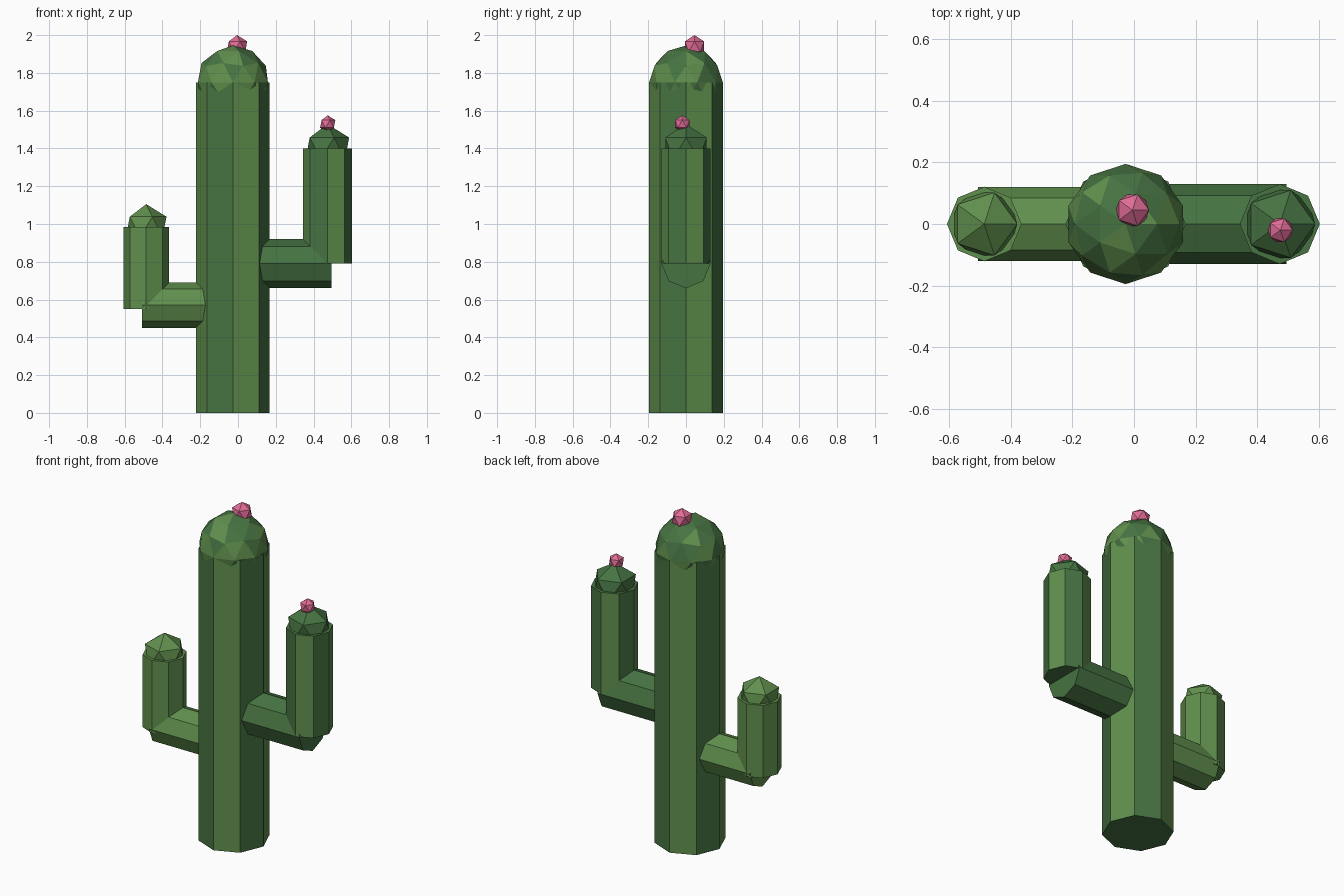
import bpy, math, random

if "Cube" in bpy.data.objects:
    bpy.data.objects.remove(bpy.data.objects["Cube"])
random.seed(4)

def mat(name, rgb):
    m = bpy.data.materials.new(name)
    lin = [((c / 255 + 0.055) / 1.055) ** 2.4 for c in rgb]
    m.diffuse_color = (*lin, 1)
    m.use_nodes = True
    m.node_tree.nodes["Principled BSDF"].inputs["Base Color"].default_value = m.diffuse_color
    return m

DARK = mat("dark_green", (70, 115, 66))
LIGHT = mat("light_green", (96, 143, 77))
PINK = mat("flower_pink", (224, 108, 150))

def finish(name, mats, rule=None):
    o = bpy.context.object
    o.name = name
    for m in mats:
        o.data.materials.append(m)
    if rule:
        for p in o.data.polygons:
            p.material_index = rule(p)
    return o

def rib(p):
    # alternate colour around the eight sides
    if abs(p.normal.z) > 0.5:
        return 0
    a = math.degrees(math.atan2(p.normal.y, p.normal.x)) % 360
    return 1 - int(a // 45) % 2

def column(name, x, r, z0, z1, mats, rule=None):
    bpy.ops.mesh.primitive_cylinder_add(vertices=8, radius=r, depth=z1 - z0,
                                        location=(x, 0, (z0 + z1) / 2))
    return finish(name, mats, rule)

def branch(name, x0, x1, r, z, mats):
    bpy.ops.mesh.primitive_cylinder_add(vertices=8, radius=r, depth=x1 - x0,
                                        location=((x0 + x1) / 2, 0, z),
                                        rotation=(0, math.pi / 2, 0))
    return finish(name, mats)

def ball(name, loc, r, mats, sub=1, rule=None):
    bpy.ops.mesh.primitive_ico_sphere_add(subdivisions=sub, radius=r, location=loc)
    return finish(name, mats, rule)

# Trunk with mottled dome
column("trunk", -0.027, 0.195, 0, 1.75, [DARK, LIGHT], rib)
ball("trunk_dome", (-0.027, 0, 1.75), 0.195, [DARK, LIGHT], 2,
     lambda p: int(random.random() < 0.5))

# Right arm
branch("right_branch", 0.02, 0.495, 0.13, 0.79, [DARK])
column("right_arm", 0.473, 0.13, 0.79, 1.40, [DARK, LIGHT], rib)
ball("right_arm_cap", (0.473, 0, 1.40), 0.129, [DARK])

# Left arm
branch("left_branch", -0.507, -0.06, 0.12, 0.57, [LIGHT])
column("left_arm", -0.486, 0.121, 0.55, 0.985, [LIGHT])
ball("left_arm_cap", (-0.486, 0, 0.985), 0.12, [LIGHT])

# Flowers
ball("top_flower", (-0.005, 0.045, 1.94), 0.06, [PINK])
ball("arm_flower", (0.475, -0.02, 1.53), 0.045, [PINK])
